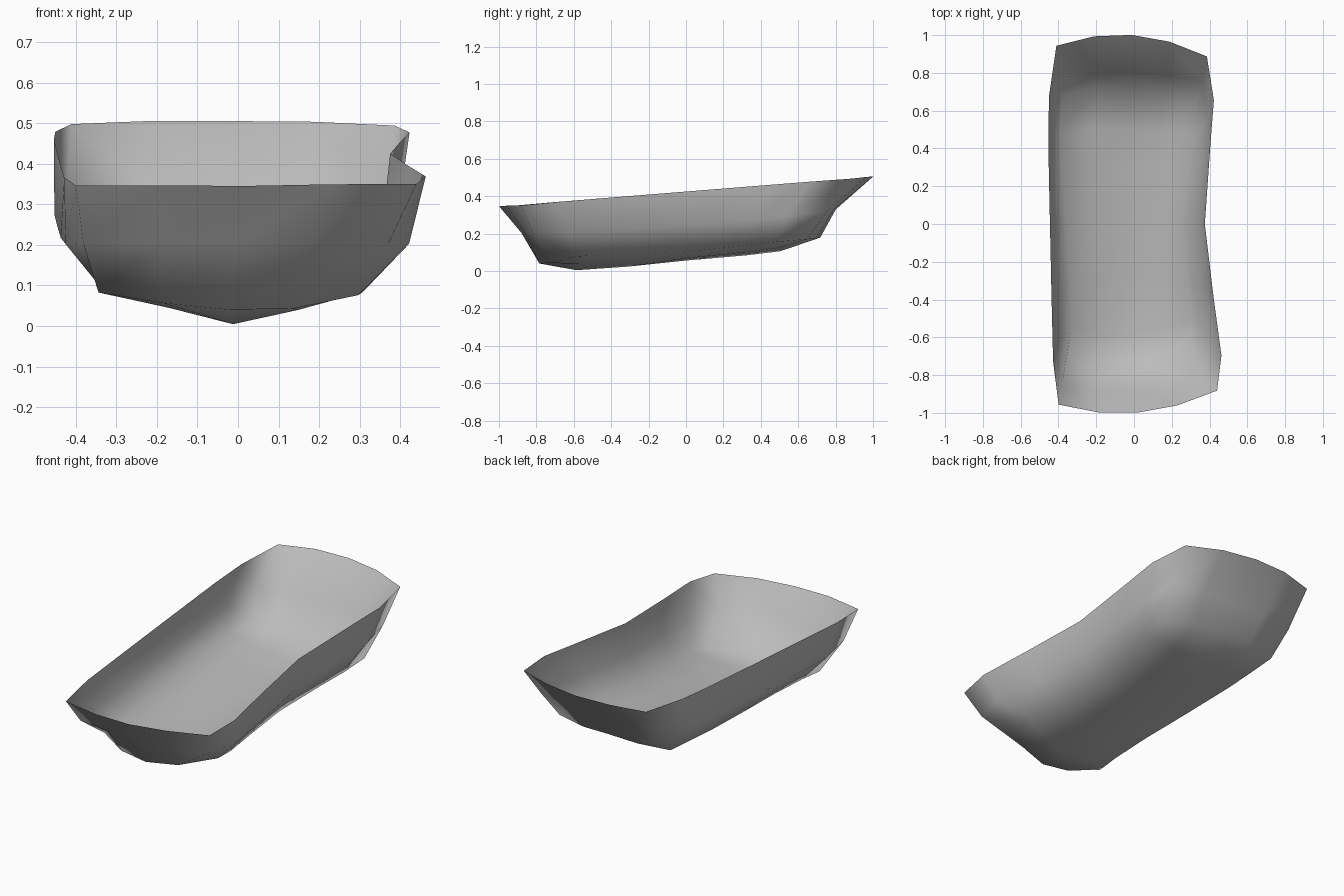
import bpy
import bmesh
from math import cos, sin

if "Cube" in bpy.data.objects:
    bpy.data.objects.remove(bpy.data.objects["Cube"])

# Material
grey = bpy.data.materials.new("plain_grey")
grey.use_nodes = True
colour = (0.5, 0.5, 0.5, 1)
grey.diffuse_color = colour
grey.node_tree.nodes["Principled BSDF"].inputs["Base Color"].default_value = colour

# Stations along the length, as a share of each layer's half length
stations = [-1, -0.75, -0.4, 0, 0.45, 0.7, 1]
columns = 4
last_row = len(stations) - 1


# Left and right edges of the three layers
def floor_sides(y):
    return -0.36 - 0.03 * sin(3.3 * y), 0.29 - 0.03 * cos(5 * y) + 0.02 * y


def middle_sides(y):
    left = -0.445 - 0.01 * sin(2.5 * y) + 0.12 * y ** 6
    right = 0.39 - 0.035 * cos(4 * y) - 0.02 * y - 0.15 * y ** 6
    return left, right


def rim_sides(y):
    left = -0.445 - 0.01 * sin(2.5 * y) + 0.04 * y ** 6
    right = 0.41 - 0.035 * cos(4 * y) - 0.027 * y - 0.02 * y ** 8
    return left, right


# Heights of the three layers
def floor_height(x, y, share):
    keel = 0.045 + 0.09 * y + 0.1 * y ** 5 + 0.4 * y ** 6
    bilge = 0.115 + 0.07 * y + 0.02 * y * y
    return keel + (bilge - keel) * abs(x) * 3.2


def middle_height(x, y, share):
    return 0.245 + 0.08 * y + 0.05 * y ** 4


def rim_height(x, y, share):
    return 0.425 + 0.08 * y + 0.1 * (0.1 - x * x) * share ** 8 * abs(x)


def point(layer, row, column):
    front, back, front_bow, back_bow, sides, height = layer
    share = stations[row]
    length, bow = (front, front_bow) if share < 0 else (back, back_bow)
    y = share * length
    left, right = sides(y)
    x = left + (right - left) * column / columns
    # The two ends bow outwards and lean to one side
    y -= share ** 3 * bow * (0.45 * x * x + 0.07 * x)
    return x, y, height(x, y, share)


# Front and back length, front and back bow, side rule, height rule
floor_layer = (0.78, 0.72, 3, 1, floor_sides, floor_height)
middle_layer = (0.88, 0.8, 0.7, 0.5, middle_sides, middle_height)
rim_layer = (1, 1, 1, 1.2, rim_sides, rim_height)

bm = bmesh.new()

# Floor grid
floor = [[bm.verts.new(point(floor_layer, row, column))
          for column in range(columns + 1)] for row in range(last_row + 1)]
for near, far in zip(floor, floor[1:]):
    for i in range(columns):
        bm.faces.new((near[i], near[i + 1], far[i + 1], far[i]))

# Loop around the edge of the grid
loop = [(0, column) for column in range(columns)]
loop += [(row, columns) for row in range(last_row)]
loop += [(last_row, column) for column in range(columns, 0, -1)]
loop += [(row, 0) for row in range(last_row, 0, -1)]

# Walls rising from the floor through the middle to the rim
lower = [floor[row][column] for row, column in loop]
for layer in (middle_layer, rim_layer):
    upper = [bm.verts.new(point(layer, row, column)) for row, column in loop]
    for i in range(len(loop)):
        bm.faces.new((lower[i - 1], upper[i - 1], upper[i], lower[i]))
    lower = upper

bmesh.ops.recalc_face_normals(bm, faces=bm.faces)
mesh = bpy.data.meshes.new("open_tray")
bm.to_mesh(mesh)
bm.free()
mesh.materials.append(grey)
mesh.shade_smooth()
tray = bpy.data.objects.new("open_tray", mesh)
bpy.context.collection.objects.link(tray)
